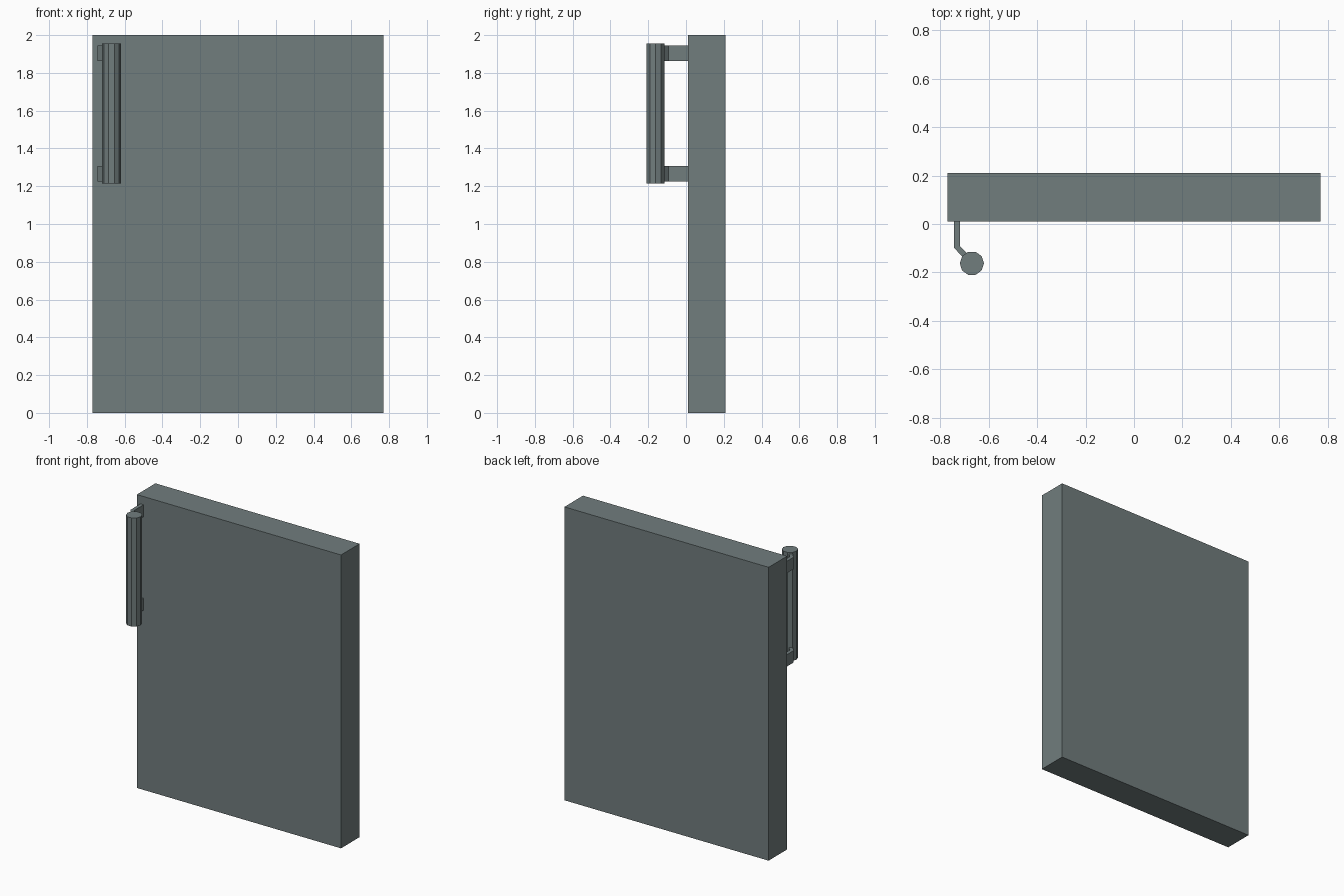
import bpy, bmesh, math

if "Cube" in bpy.data.objects:
    bpy.data.objects.remove(bpy.data.objects["Cube"])

mat = bpy.data.materials.new("slate grey")
mat.diffuse_color = (0.165, 0.205, 0.207, 1)
mat.use_nodes = True
mat.node_tree.nodes["Principled BSDF"].inputs["Base Color"].default_value = mat.diffuse_color


def prism(name, profile, z0, z1):
    """Extrude an xy profile (counter-clockwise) from z0 to z1."""
    bm = bmesh.new()
    base = bm.faces.new([bm.verts.new((x, y, z0)) for x, y in profile])
    top = bmesh.ops.extrude_face_region(bm, geom=[base], use_keep_orig=True)["geom"]
    for v in top:
        if isinstance(v, bmesh.types.BMVert):
            v.co.z = z1
    bmesh.ops.recalc_face_normals(bm, faces=bm.faces)
    mesh = bpy.data.meshes.new(name)
    bm.to_mesh(mesh)
    bm.free()
    mesh.materials.append(mat)
    obj = bpy.data.objects.new(name, mesh)
    bpy.context.collection.objects.link(obj)
    return obj


# Door slab
prism("door_panel", [(-0.77, 0.01), (0.77, 0.01), (0.77, 0.21), (-0.77, 0.21)], 0, 2)

# Ten-sided handle bar
cx, cy, r = -0.67, -0.1625, 0.05
bar = [(cx + r * math.cos(math.tau * i / 10), cy + r * math.sin(math.tau * i / 10))
       for i in range(10)]
prism("handle_bar", bar, 1.215, 1.955)

# Two bent brackets joining the bar to the door
bracket = [(-0.743, 0.01), (-0.743, -0.099), (-0.706, -0.139),
           (-0.69, -0.122), (-0.719, -0.092), (-0.719, 0.01)]
for name, z in (("lower_bracket", 1.226), ("upper_bracket", 1.863)):
    prism(name, bracket, z, z + 0.081)
